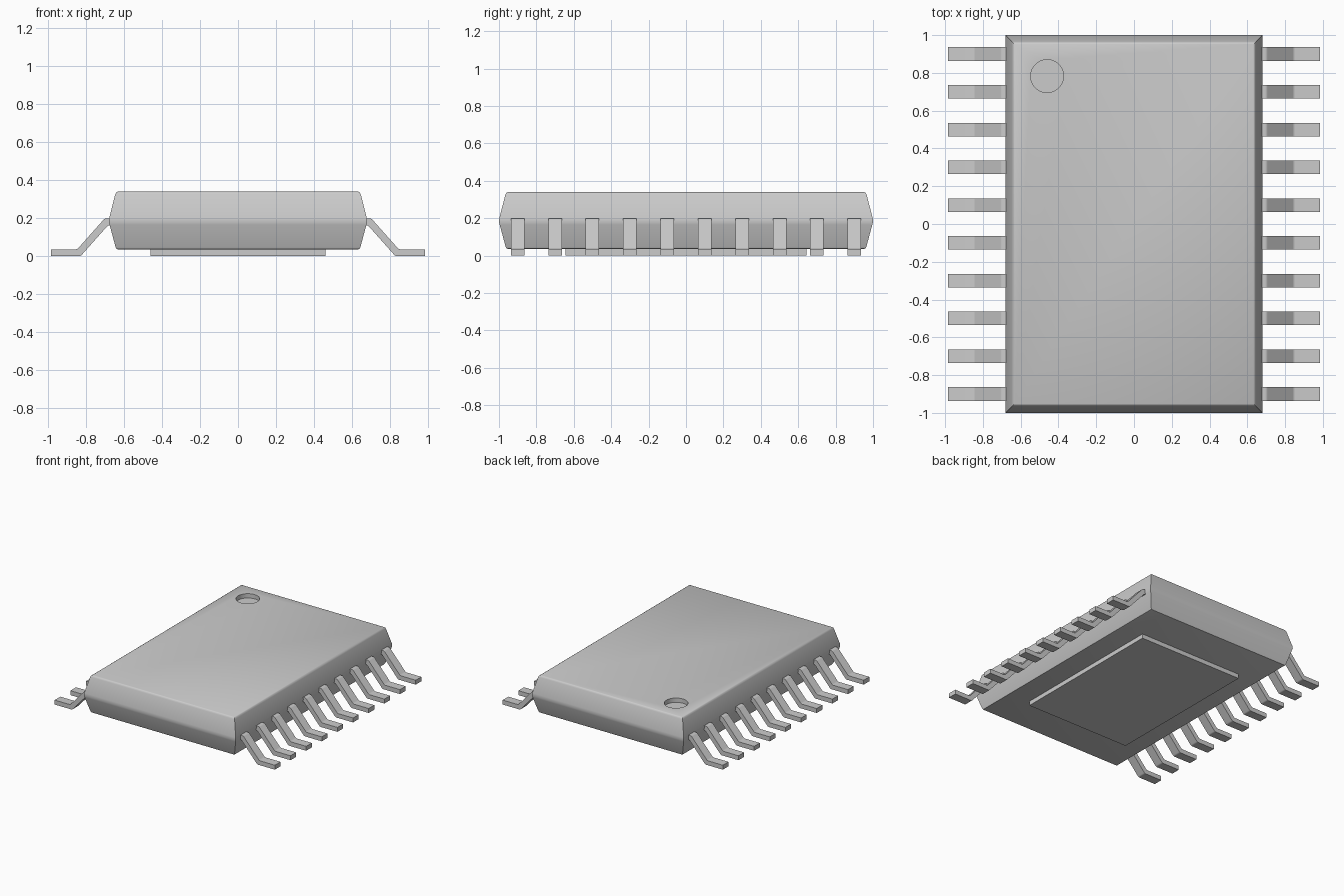
import bpy
import bmesh
from math import radians

cube = bpy.data.objects.get("Cube")
if cube:
    bpy.data.objects.remove(cube, do_unlink=True)

# One plain grey for the whole part
grey = bpy.data.materials.new("plain_grey")
grey.use_nodes = True
colour = (0.6, 0.6, 0.6, 1)
grey.diffuse_color = colour
grey.node_tree.nodes["Principled BSDF"].inputs["Base Color"].default_value = colour


def finish(bm, name):
    """Turn a bmesh into a named grey object."""
    bmesh.ops.recalc_face_normals(bm, faces=bm.faces)
    mesh = bpy.data.meshes.new(name)
    bm.to_mesh(mesh)
    bm.free()
    mesh.materials.append(grey)
    obj = bpy.data.objects.new(name, mesh)
    bpy.context.collection.objects.link(obj)
    return obj


def activate(obj):
    bpy.ops.object.select_all(action="DESELECT")
    obj.select_set(True)
    bpy.context.view_layer.objects.active = obj


def smooth(obj, angle=35):
    activate(obj)
    bpy.ops.object.shade_smooth_by_angle(angle=radians(angle))


# Body: stacked rectangles, widest at the parting line
HALF_X, HALF_Y = 0.68, 1.0
PROFILE = [(0.05, 0.035), (0.041, 0.038), (0.036, 0.046), (0.004, 0.165), (0, 0.18),
           (0.002, 0.2), (0.034, 0.326), (0.039, 0.335), (0.048, 0.34)]
bm = bmesh.new()
rings = []
for inset, z in PROFILE:
    x, y = HALF_X - inset, HALF_Y - inset
    rings.append([bm.verts.new((sx * x, sy * y, z))
                  for sx, sy in ((-1, -1), (1, -1), (1, 1), (-1, 1))])
for low, high in zip(rings, rings[1:]):
    for i in range(4):
        j = (i + 1) % 4
        bm.faces.new((low[i], low[j], high[j], high[i]))
bm.faces.new(rings[0])
bm.faces.new(rings[-1])
body = finish(bm, "body")

# Round index dimple cut into the top
bpy.ops.mesh.primitive_cylinder_add(vertices=48, radius=0.087, depth=0.1,
                                    location=(-0.46, 0.783, 0.355))
cutter = bpy.context.object
cutter.name = "dimple_cutter"
cutter.hide_render = True
cutter.data.materials.append(grey)
cut = body.modifiers.new("dimple", "BOOLEAN")
cut.operation = "DIFFERENCE"
cut.solver = "EXACT"
cut.object = cutter
activate(body)
bpy.ops.object.modifier_apply(modifier=cut.name)
bpy.data.objects.remove(cutter, do_unlink=True)
smooth(body)

# Exposed pad underneath
bm = bmesh.new()
bmesh.ops.create_cube(bm, size=1)
bmesh.ops.scale(bm, vec=(0.92, 1.29, 0.045), verts=bm.verts)
bmesh.ops.translate(bm, vec=(0, 0, 0.0225), verts=bm.verts)
finish(bm, "thermal_pad")

# Gull-wing leads: a bent strip with softened bends, ten per side
STRIP = [(0.66, 0.198), (0.702, 0.198), (0.846, 0.036), (0.985, 0.036),
         (0.985, 0), (0.828, 0), (0.684, 0.162), (0.66, 0.162)]
BENDS = (1, 2, 5, 6)


def make_lead(name, side, y, width=0.072):
    bm = bmesh.new()
    near, far = [[bm.verts.new((side * x, y + dy, z)) for x, z in STRIP]
                 for dy in (-width / 2, width / 2)]
    bm.faces.new(near)
    bm.faces.new(far)
    for i in range(len(STRIP)):
        j = (i + 1) % len(STRIP)
        bm.faces.new((near[i], near[j], far[j], far[i]))
    edges = [bm.edges.get((near[i], far[i])) for i in BENDS]
    bmesh.ops.bevel(bm, geom=edges, offset=0.008, segments=3,
                    profile=0.5, affect="EDGES")
    smooth(finish(bm, name))


for side, label in ((1, "left"), (-1, "right")):
    for n in range(10):
        make_lead(f"{label}_lead_{n + 1}", side, (n - 4.5) * 0.2)
